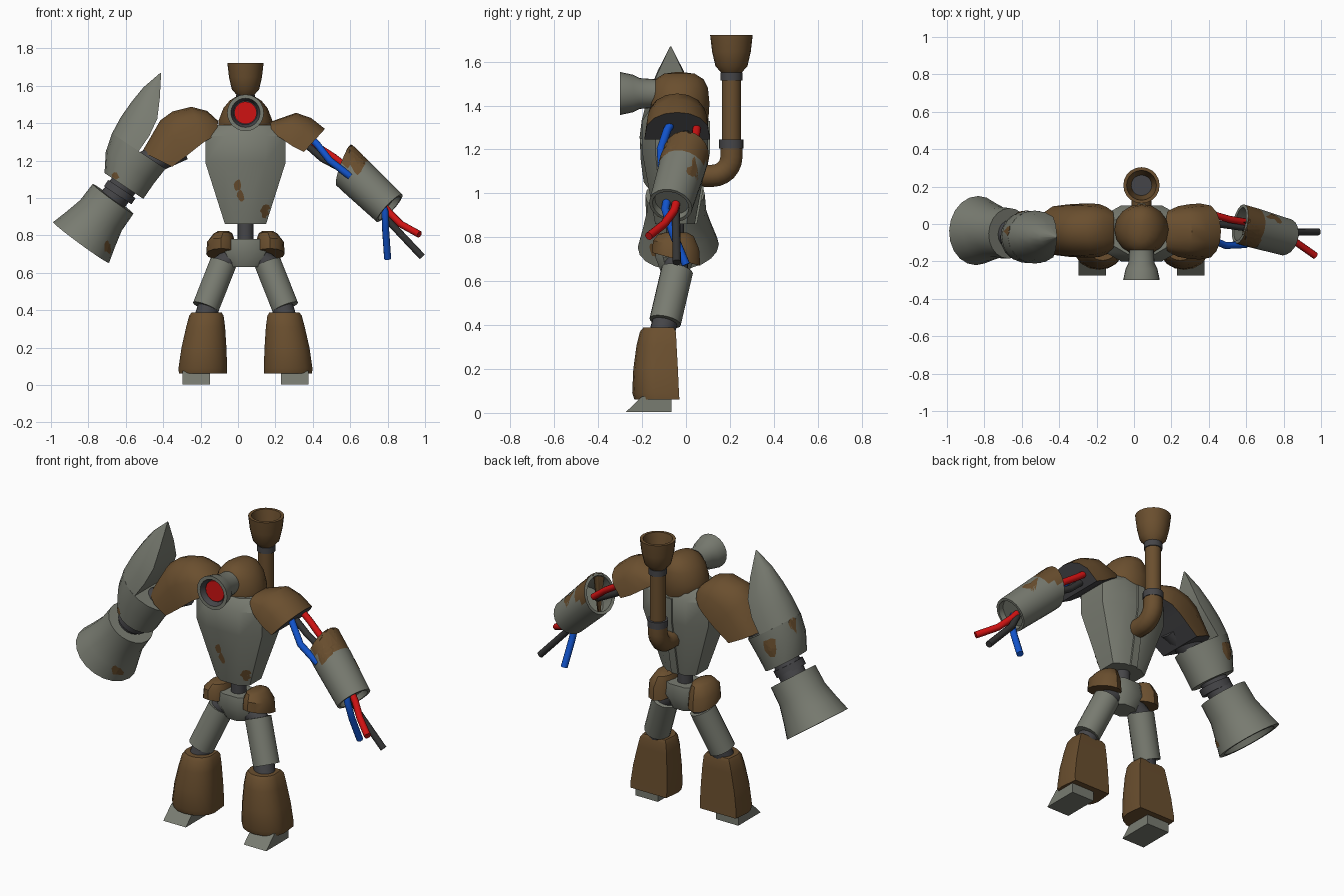
import bpy, bmesh, math, random
from mathutils import Vector as V
from mathutils.bvhtree import BVHTree

if "Cube" in bpy.data.objects:
    bpy.data.objects.remove(bpy.data.objects["Cube"])

random.seed(4)
CX = 0.04  # body centre line


def mat(name, rgb):
    m = bpy.data.materials.new(name)
    m.diffuse_color = (*rgb, 1)
    m.use_nodes = True
    m.node_tree.nodes["Principled BSDF"].inputs["Base Color"].default_value = m.diffuse_color
    return m


GREY = mat("weathered_grey", (0.19, 0.20, 0.165))
RUST = mat("rust_brown", (0.145, 0.078, 0.028))
DARK = mat("dark_metal", (0.06, 0.06, 0.065))
RED = mat("red", (0.62, 0.006, 0.006))
BLUE = mat("blue", (0.006, 0.09, 0.62))
BLACK = mat("black_wire", (0.035, 0.035, 0.035))


def finish(ob, angle=0.62):
    bpy.ops.object.select_all(action='DESELECT')
    ob.select_set(True)
    bpy.context.view_layer.objects.active = ob
    bpy.ops.object.shade_smooth_by_angle(angle=angle)
    return ob


def loft(name, rings, mats, rule=None, caps=True):
    """Skin equal-length rings; rule(ring, side) gives the material slot, ring -1 means cap."""
    bm = bmesh.new()
    vs = [[bm.verts.new(p) for p in r] for r in rings]
    n = len(rings[0])
    for i in range(len(vs) - 1):
        for j in range(n):
            k = (j + 1) % n
            f = bm.faces.new((vs[i][j], vs[i][k], vs[i + 1][k], vs[i + 1][j]))
            f.material_index = rule(i, j) if rule else 0
    if caps:
        for r in (vs[0], vs[-1]):
            bm.faces.new(r).material_index = rule(-1, 0) if rule else 0
    bmesh.ops.recalc_face_normals(bm, faces=bm.faces)
    me = bpy.data.meshes.new(name)
    bm.to_mesh(me)
    bm.free()
    for m in mats:
        me.materials.append(m)
    ob = bpy.data.objects.new(name, me)
    bpy.context.collection.objects.link(ob)
    return finish(ob)


def frame(a, b):
    d = (V(b) - V(a)).normalized()
    u = V((0, 1, 0)) if abs(d.y) < 0.8 else V((1, 0, 0))
    u = (u - d * u.dot(d)).normalized()
    return d, u, d.cross(u)


def lathe(name, a, b, profile, mats, n=20, rule=None):
    """Profile of (distance from a, radius) turned about the axis a-b."""
    d, u, w = frame(a, b)
    rings = [[V(a) + d * t + (u * math.cos(q) + w * math.sin(q)) * r
              for q in (2 * math.pi * j / n for j in range(n))] for t, r in profile]
    return loft(name, rings, mats, rule)


def rod(name, a, b, r, m, n=16):
    return lathe(name, a, b, [(0, r), ((V(b) - V(a)).length, r)], [m], n)


def hose(name, pts, r, m):
    cu = bpy.data.curves.new(name, 'CURVE')
    cu.dimensions, cu.bevel_depth, cu.bevel_resolution, cu.use_fill_caps = '3D', r, 3, True
    sp = cu.splines.new('POLY')
    sp.points.add(len(pts) - 1)
    for p, c in zip(sp.points, pts):
        p.co = (*c, 1)
    cu.materials.append(m)
    ob = bpy.data.objects.new(name, cu)
    bpy.context.collection.objects.link(ob)
    bpy.ops.object.select_all(action='DESELECT')
    ob.select_set(True)
    bpy.context.view_layer.objects.active = ob
    bpy.ops.object.convert(target='MESH')
    return finish(bpy.context.view_layer.objects.active, 0.9)


def octagon(cx, cy, z, hx, hy, fx=0.5, fy=0.6):
    q = [(1, fy), (fx, 1), (-fx, 1), (-1, fy), (-1, -fy), (-fx, -1), (fx, -1), (1, -fy)]
    return [(cx + hx * x, cy + hy * y, z) for x, y in q]


def oval(cx, cy, z, rx, ry, n=16, tilt=0):
    return [(cx + rx * math.cos(q), cy + ry * math.sin(q), z - tilt * math.sin(q))
            for q in (2 * math.pi * j / n for j in range(n))]


def patch(target, start, d, ru, rv):
    """Thin irregular rust blotch laid on the surface hit from start along d."""
    me = target.data
    tree = BVHTree.FromPolygons([v.co for v in me.vertices], [p.vertices[:] for p in me.polygons])
    d = V(d)
    u = V((1, 0, 0)) if abs(d.x) < 0.5 else V((0, 1, 0))
    w = V((0, 0, 1)) if abs(d.z) < 0.5 else V((0, 1, 0))
    rad = [random.uniform(0.7, 1.2) for _ in range(12)]
    bm, rings = bmesh.new(), []
    for k in (0.02, 0.35, 0.7, 1):
        ring = []
        for j, s in enumerate(rad):
            q = math.pi * j / 6
            hit, nor, _, _ = tree.ray_cast(V(start) + (u * ru * math.cos(q) + w * rv * math.sin(q)) * s * k, d)
            ring.append(bm.verts.new(hit - d * 0.004) if hit else None)
        rings.append(ring)
    for a, b in zip(rings, rings[1:]):
        for j in range(12):
            quad = (a[j], a[j - 1], b[j - 1], b[j])
            if all(quad):
                f = bm.faces.new(quad)
                f.normal_update()
                if f.normal.dot(d) > 0:
                    f.normal_flip()
    out = bpy.data.meshes.new("rust_patch")
    bm.to_mesh(out)
    bm.free()
    out.materials.append(RUST)
    bpy.context.collection.objects.link(bpy.data.objects.new("rust_patch", out))


# Torso, spine strip, waist and pelvis
torso = loft("torso", [octagon(CX, -0.05, z, x, y) for z, x, y in
             [(0.86, 0.11, 0.09), (1.19, 0.215, 0.15), (1.33, 0.215, 0.15), (1.39, 0.15, 0.11)]], [GREY])
loft("back_spine", [[(CX - .022, y, z), (CX + .022, y, z), (CX + .022, y - .05, z), (CX - .022, y - .05, z)]
                    for y, z in [(.05, .86), (.11, 1.19), (.11, 1.33)]], [GREY])
rod("waist", (CX, -.05, .72), (CX, -.05, .88), .042, DARK)
loft("pelvis", [octagon(CX, -0.05, z, x, y) for z, x, y in
     [(0.63, 0.065, 0.06), (0.71, 0.11, 0.09), (0.78, 0.1, 0.08)]], [GREY])

# Head and eye
loft("head", [oval(CX, -0.03, z, x, y) for z, x, y in
     [(1.31, .11, .12), (1.35, .143, .133), (1.41, .145, .137), (1.48, .118, .13),
      (1.52, .085, .11), (1.545, .045, .07), (1.552, .01, .02)]], [RUST])
lathe("eye_housing", (CX, -.14, 1.455), (CX, -.3, 1.455),
      [(0, .065), (.07, .07), (.1, .085), (.16, .098), (.16, .078), (.125, .064)],
      [GREY, DARK], 24, lambda i, j: 1 if i in (-1, 4) else 0)
rod("eye_lens", (CX, -.255, 1.455), (CX, -.275, 1.455), .06, RED, 24)

# Legs
for s, side in ((-1, "left"), (1, "right")):
    X = lambda d: CX + s * d
    loft(side + "_hip_plate", [oval(X(d), -.045, z, x, y, 12, t) for d, z, x, y, t in
         [(.13, .70, .08, .11, .03), (.13, .765, .075, .105, .02), (.12, .81, .05, .08, .005),
          (.118, .822, .03, .05, 0)]], [RUST, DARK])
    rod(side + "_hip_joint", (X(.05), -.045, .70), (X(.14), -.045, .63), .055, DARK)
    rod(side + "_thigh", (X(.12), -.04, .65), (X(.213), -.095, .415), .073, GREY, 18)
    rod(side + "_knee", (X(.19), -.09, .44), (X(.215), -.11, .36), .058, DARK)
    shin = []
    for z, d, hx, yf, yb in [(.06, .228, .128, -.235, -.03), (.09, .228, .13, -.245, -.032),
                             (.2, .222, .12, -.24, -.037), (.31, .213, .104, -.225, -.043),
                             (.37, .209, .092, -.21, -.046), (.388, .208, .08, -.195, -.055)]:
        ym = yb + (yf - yb) * .5
        arc = [(hx * math.cos(q), ym + (yf - ym) * math.sin(q)) for q in (math.pi * k / 8 for k in range(9))]
        arc += [(-hx * .92, yb), (hx * .92, yb)]
        shin.append([(X(d) + x, y, z) for x, y in arc])
    loft(side + "_shin", shin, [RUST])
    loft(side + "_foot", [[(X(d), -.275, .003), (X(d), -.2, .075), (X(d), -.065, .075), (X(d), -.065, .003)]
                          for d in (.19, .338)], [GREY])


# Arched shoulder plates, from (top, bottom) edge points
def shoulder(name, rows, cy):
    rings = []
    for tx, tz, bx, bz, hw in rows:
        ring = []
        for k in range(9):
            q = math.pi * k / 8
            h = max(0, math.sin(q)) ** 0.7
            ring.append((bx + (tx - bx) * h, cy + hw * math.cos(q), bz + (tz - bz) * h))
        rings.append(ring)
    loft(name, rings, [RUST, DARK], lambda i, j: 1 if i < 0 or j == 8 else 0)


shoulder("left_shoulder", [(-.107, 1.412, -.112, 1.348, .10), (-.165, 1.465, -.145, 1.32, .125),
                           (-.25, 1.487, -.18, 1.30, .14), (-.35, 1.462, -.225, 1.265, .145),
                           (-.415, 1.415, -.262, 1.235, .145), (-.513, 1.246, -.353, 1.166, .14)], -.035)
shoulder("right_shoulder", [(.171, 1.406, .182, 1.348, .11), (.31, 1.455, .235, 1.315, .135),
                            (.39, 1.428, .289, 1.278, .145), (.465, 1.369, .353, 1.246, .15)], -.04)

# Left arm: sleeve with a pointed blade, wrist, bell-shaped hand
A, Pv, C = V((.55, 0, .83)), V((.83, 0, -.55)), V((-.61, -.07, 1.064))


def sleeve_ring(s, uc, ru, ry, a0, a1, n, closed):
    return [C + A * s + Pv * (uc + ru * math.cos(q)) + V((0, ry * math.sin(q), 0))
            for q in (a0 + (a1 - a0) * j / (n if closed else n - 1) for j in range(n))]


sleeve = loft("left_sleeve", [sleeve_ring(s, c, ru, ry, 0, 2 * math.pi, 18, True) for s, c, ru, ry in
              [(0, 0, .125, .125), (.1, -.028, .155, .138), (.2, -.037, .172, .142)]], [GREY])
blade = loft("left_arm_blade", [sleeve_ring(s, c, ru, ry, math.pi / 2, 3 * math.pi / 2, 9, False)
             for s, c, ru, ry in [(.2, -.037, .172, .142), (.3, -.035, .183, .132), (.4, -.05, .165, .108),
                                  (.5, -.1, .105, .065), (.615, -.168, .004, .004)]], [GREY])
rod("left_elbow", (-.3, -.05, 1.27), (-.5, -.07, 1.18), .07, DARK)
W = V((-.668, -.05, .995))
rod("left_wrist", C + A * .03, W - A * .03, .075, DARK)
rod("left_wrist_ring", C - A * .02, C - A * .06, .088, DARK)
hand = lathe("left_hand", W, (-.84, -.035, .76),
             [(0, .08), (0, .135), (.11, .138), (.2, .16), (.29, .185), (.29, .155), (.15, .115)], [GREY], 20)

# Right arm: hanging wires and a slanted-mouth forearm tube
top, low = V((.567, 0, 1.175)), V((.81, -.07, .945))
d, u, w = frame(top, low)
up = (V((1, 0, 1)) - d * V((1, 0, 1)).dot(d)).normalized()
L = (low - top).length
rings = []
for t, r in [(.12, .085), (0, .09), (0, .107), (.05, .107), (.09, .107), (L, .1), (L, .085), (L - .03, .08)]:
    ring = []
    for j in range(20):
        o = u * math.cos(math.pi * j / 10) + w * math.sin(math.pi * j / 10)
        slant = max(0, 1 - t / .1) * .045 * o.dot(up)
        ring.append(top + d * (t - slant) + o * r)
    rings.append(ring)
upper = lambda j: (u * math.cos(math.pi * (j + .5) / 10) + w * math.sin(math.pi * (j + .5) / 10)).dot(up)
forearm = loft("right_forearm", rings, [GREY, RUST],
               lambda i, j: 1 if (i == 2 and upper(j) > .05) or (i == 3 and upper(j) > .4) else 0)
for name, pts, m in [
        ("upper_blue_wire", [(.38, -.06, 1.33), (.42, -.085, 1.29), (.49, -.115, 1.2), (.60, -.11, 1.115)], BLUE),
        ("upper_red_wire", [(.38, .05, 1.31), (.44, .045, 1.265), (.51, .025, 1.22), (.60, .01, 1.15)], RED),
        ("upper_black_wire", [(.36, 0, 1.29), (.45, .0, 1.21), (.60, -.02, 1.13)], BLACK),
        ("lower_blue_wire", [(.76, -.08, 1.0), (.785, -.095, .93), (.79, -.06, .82), (.80, .0, .675)], BLUE),
        ("lower_red_wire", [(.77, -.04, .97), (.81, -.055, .92), (.87, -.1, .86), (.97, -.17, .805)], RED),
        ("lower_black_wire", [(.77, -.05, .96), (.82, -.045, .86), (.985, -.042, .685)], BLACK)]:
    hose(name, pts, .019, m)

# Chimney on the back: elbow, pipe, collars and funnel
PY = .207
bend = [(CX, .06, 1.08), (CX, .12, 1.08)]
bend += [(CX, .12 + .087 * math.sin(q), 1.167 - .087 * math.cos(q)) for q in (math.pi * k / 12 for k in range(1, 7))]
hose("chimney_elbow", bend + [(CX, PY, 1.21)], .053, RUST)
rod("chimney_pipe", (CX, PY, 1.2), (CX, PY, 1.54), .044, RUST)
rod("lower_collar", (CX, PY, 1.205), (CX, PY, 1.245), .056, DARK)
rod("upper_collar", (CX, PY, 1.515), (CX, PY, 1.55), .05, DARK)
lathe("chimney_funnel", (CX, PY, 1.545), (CX, PY, 1.8),
      [(0, .042), (.035, .073), (.1, .088), (.177, .097), (.177, .08), (.05, .055)],
      [RUST, DARK], 20, lambda i, j: 1 if i < 0 else 0)

# Rust blotches
F, T = (0, 1, 0), (0, 0, -1)
patch(torso, (.0, -1, 1.07), F, .02, .035)
patch(torso, (.015, -1, 1.01), F, .02, .03)
patch(torso, (.15, -1, .93), F, .035, .035)
patch(sleeve, (-.66, -1, 1.11), F, .022, .025)
patch(sleeve, (-.665, -.04, 2), T, .028, .03)
patch(sleeve, (-.6, 1, 1.19), (0, -1, 0), .045, .055)
patch(hand, (-.695, -1, .735), F, .018, .035)
patch(forearm, (.64, -1, 1.18), F, .045, .05)
patch(forearm, (.74, .04, 2), T, .03, .018)
patch(forearm, (.62, -.03, 2), T, .05, .06)
patch(forearm, (2, .03, 1.1), (-1, 0, 0), .025, .03)
